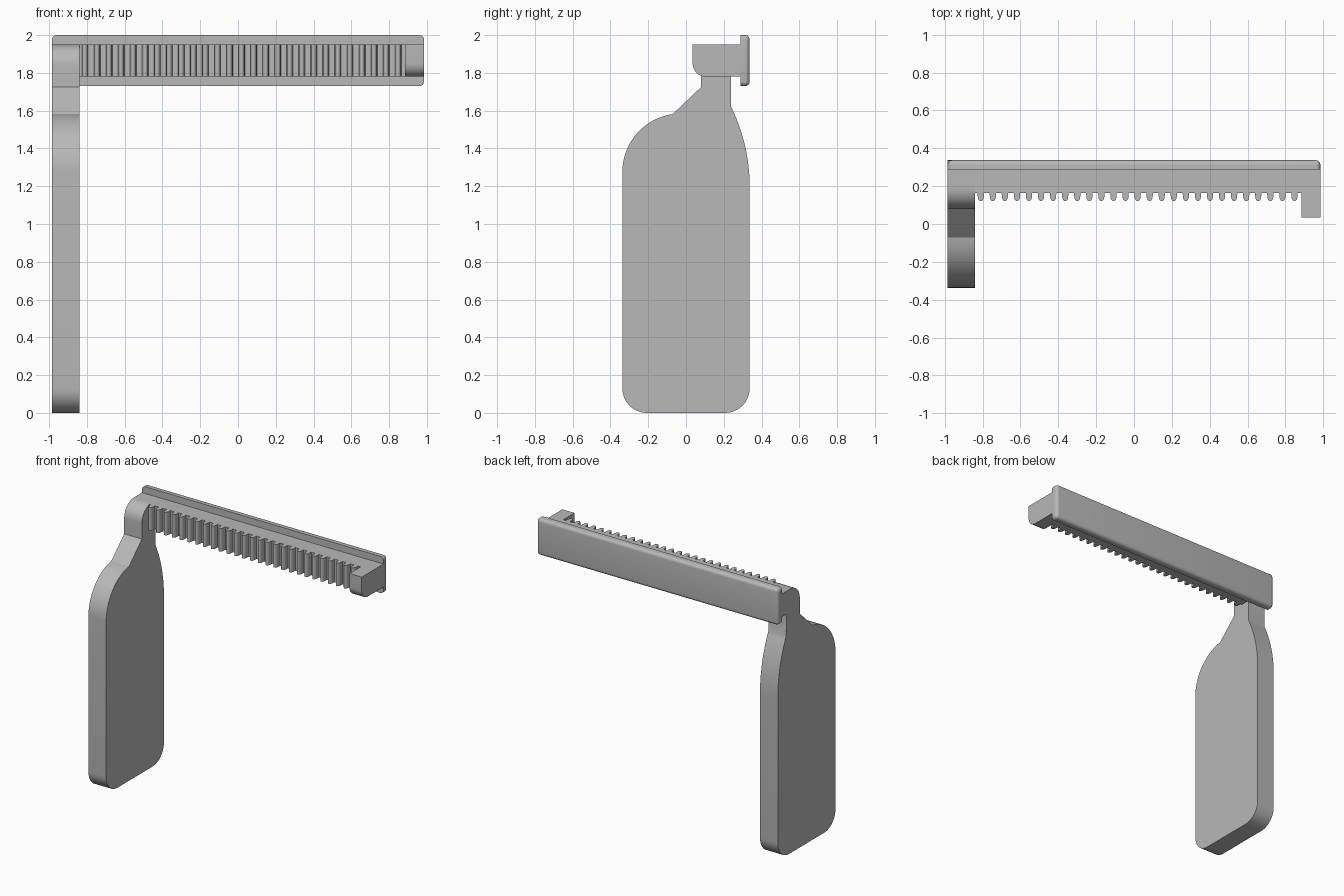
import bpy, bmesh
from math import sin, cos, radians, pi

cube = bpy.data.objects.get("Cube")
if cube:
    bpy.data.objects.remove(cube, do_unlink=True)

grey = bpy.data.materials.new("plain grey")
grey.use_nodes = True
COLOUR = (0.48, 0.48, 0.48, 1)
grey.diffuse_color = COLOUR
grey.node_tree.nodes["Principled BSDF"].inputs["Base Color"].default_value = COLOUR

END = 0.985            # half length of the rail
BACK, SEAT = 0.337, 0.288   # back and front of the backing plate
LOW, HIGH = 1.78, 1.95      # height range of the toothed bar
HANDLE_X, BLOCK_X = -0.84, 0.885


def arc(cx, cy, rx, ry, start, stop, steps=10):
    """Points along an elliptical arc, angles in degrees."""
    angles = [radians(start + (stop - start) * i / steps) for i in range(steps + 1)]
    return [(cx + rx * cos(a), cy + ry * sin(a)) for a in angles]


def finish(name, bm):
    bmesh.ops.recalc_face_normals(bm, faces=bm.faces)
    mesh = bpy.data.meshes.new(name)
    bm.to_mesh(mesh)
    bm.free()
    mesh.materials.append(grey)
    obj = bpy.data.objects.new(name, mesh)
    bpy.context.collection.objects.link(obj)
    bpy.ops.object.select_all(action='DESELECT')
    obj.select_set(True)
    bpy.context.view_layer.objects.active = obj
    bpy.ops.object.shade_smooth_by_angle(angle=radians(32))
    return obj


def prism(name, outline, place, depth):
    """Extrude a flat outline; place maps 2D points into space."""
    bm = bmesh.new()
    face = bm.faces.new([bm.verts.new(place(a, b)) for a, b in outline])
    new = bmesh.ops.extrude_face_region(bm, geom=[face])["geom"]
    verts = [v for v in new if isinstance(v, bmesh.types.BMVert)]
    bmesh.ops.translate(bm, verts=verts, vec=depth)
    return finish(name, bm)


# Handle: flat paddle, neck and rounded head in one side profile
handle = arc(-BACK + 0.13, 0.13, 0.13, 0.13, 180, 270)
handle += arc(BACK - 0.13, 0.13, 0.13, 0.13, 270, 360)
handle += arc(-0.612, 1.2, 0.949, 0.949, 0, 26.3, 14)
handle += [(0.237, LOW), (SEAT, LOW), (SEAT, HIGH)]
handle += arc(0.19, HIGH - 0.11, 0.11, 0.11, 90, 180)
handle += [(0.08, 1.725)]
handle += arc(-0.027, 1.275, 0.31, 0.31, 98, 180, 16)
prism("handle", handle, lambda y, z: (-END, y, z), (HANDLE_X + END, 0, 0))

# Toothed bar: plan outline with a row of rounded teeth along the front
TEETH, FIRST, LAST, ROOT = 27, -0.81, 0.848, 0.165
comb = [(BLOCK_X, SEAT), (HANDLE_X, SEAT), (HANDLE_X, ROOT)]
for i in range(TEETH):
    x = FIRST + (LAST - FIRST) * i / (TEETH - 1)
    comb += [(x - 0.017, ROOT)] + arc(x, 0.147, 0.016, 0.026, 180, 360, 12)
    comb += [(x + 0.017, ROOT)]
comb += [(BLOCK_X, ROOT)]
prism("toothed_bar", comb, lambda x, y: (x, y, LOW), (0, 0, HIGH - LOW))

# End block with a rounded lower front corner
block = [(SEAT, LOW), (SEAT, HIGH), (0.035, HIGH)]
block += arc(0.105, LOW + 0.07, 0.07, 0.07, 180, 270)
prism("end_block", block, lambda y, z: (BLOCK_X, y, z), (END - BLOCK_X, 0, 0))

# Backing plate: every edge rounded except those of its front face
bm = bmesh.new()
bmesh.ops.create_cube(bm, size=1)
for v in bm.verts:
    v.co.x *= 2 * END
    v.co.y = BACK if v.co.y > 0 else SEAT
    v.co.z = 2.0 if v.co.z > 0 else 1.73
edges = [e for e in bm.edges if any(v.co.y > (BACK + SEAT) / 2 for v in e.verts)]
bmesh.ops.bevel(bm, geom=edges, offset=0.024, segments=6, profile=0.5, affect='EDGES')
finish("backing_plate", bm)
